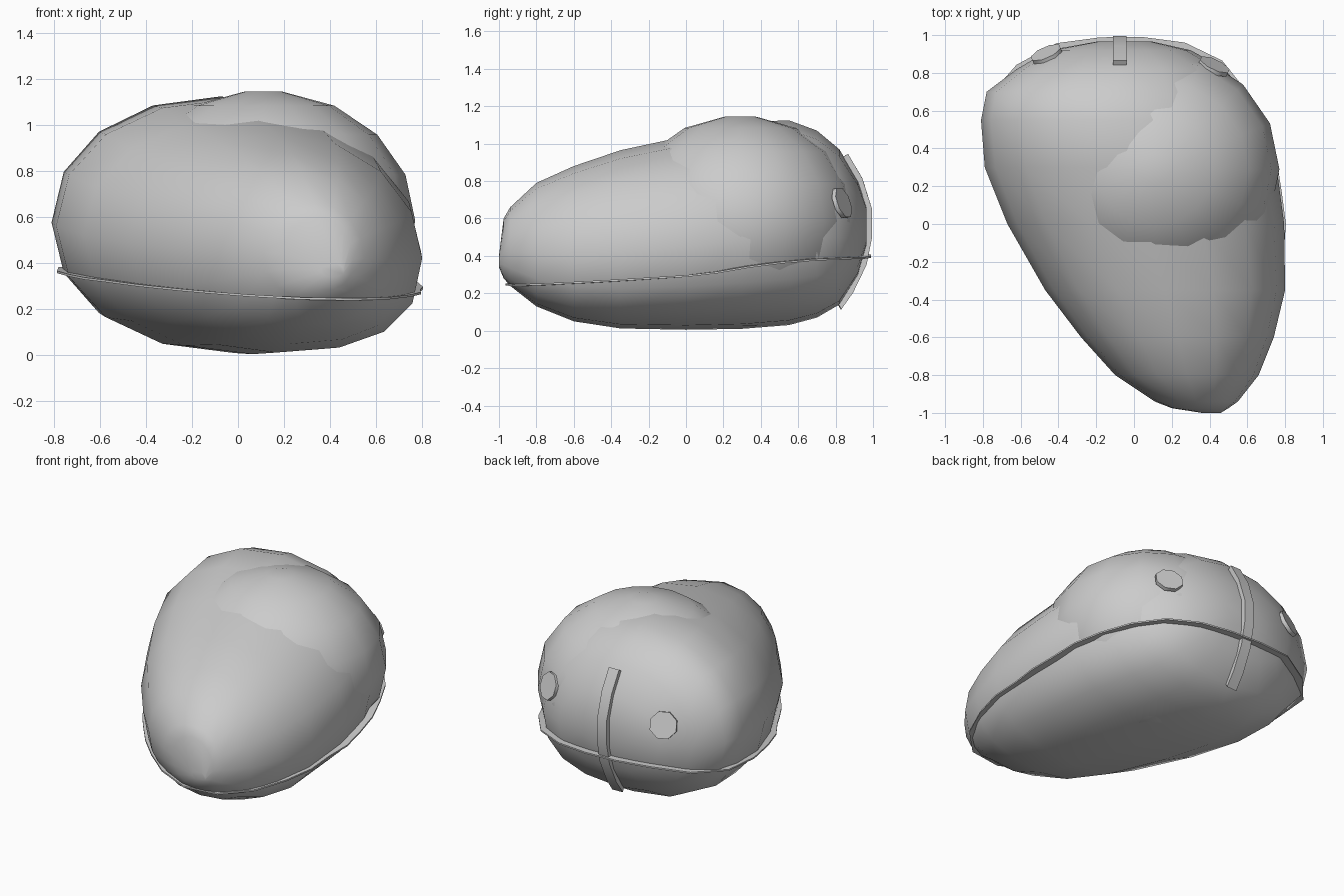
import bpy, bmesh, math
from mathutils import Vector
from mathutils.bvhtree import BVHTree

if "Cube" in bpy.data.objects:
    bpy.data.objects.remove(bpy.data.objects["Cube"])


def make(name, verts, faces):
    me = bpy.data.meshes.new(name)
    me.from_pydata([tuple(v) for v in verts], [], faces)
    bm = bmesh.new()
    bm.from_mesh(me)
    bmesh.ops.recalc_face_normals(bm, faces=bm.faces)
    bm.to_mesh(me)
    bm.free()
    ob = bpy.data.objects.new(name, me)
    bpy.context.collection.objects.link(ob)
    bpy.ops.object.select_all(action='DESELECT')
    ob.select_set(True)
    bpy.context.view_layer.objects.active = ob
    bpy.ops.object.shade_smooth_by_angle(angle=math.radians(50))
    return ob


def loft(rings, closed=False):
    n, m = len(rings[0]), len(rings)
    verts = [v for r in rings for v in r]
    faces = []
    for i in range(m if closed else m - 1):
        a, b = i * n, ((i + 1) % m) * n
        faces += [(a + j, a + (j + 1) % n, b + (j + 1) % n, b + j) for j in range(n)]
    if not closed:
        faces += [tuple(range(n)), tuple(range((m - 1) * n, m * n))]
    return verts, faces


# Main body: rounded sections along y (y, left, right, bottom, top)
SECTIONS = [
    (-1.0, .36, .46, .34, .40), (-.975, .20, .50, .28, .60), (-.94, .11, .55, .24, .66),
    (-.80, -.10, .66, .13, .79), (-.60, -.28, .74, .05, .88),
    (-.35, -.47, .80, .012, .965), (0, -.67, .795, .005, 1.04),
    (.30, -.79, .755, .01, 1.115), (.55, -.81, .66, .03, 1.125),
    (.70, -.78, .58, .07, 1.07), (.82, -.62, .48, .14, .97),
    (.92, -.45, .30, .30, .80), (.965, -.20, .10, .46, .66)]


def power(v, e):
    return math.copysign(abs(v) ** e, v)


rings = []
for y, xl, xr, zb, zt in SECTIONS:
    ring = []
    for k in range(16):
        c, s = math.cos(k * math.tau / 16), math.sin(k * math.tau / 16)
        e = .87 if c > 0 and s < 0 else .95   # lower right is a little fuller
        x = (xl + xr) / 2 + (xr - xl) / 2 * power(c, e)
        z = (zb + zt) / 2 + (zt - zb) / 2 * power(s, e)
        # Slight roll: the right side is widest lower down
        ring.append(Vector((x, y, z - .07 * (zt - zb) * c * abs(c) * (c > 0))))
    rings.append(ring)
bverts, bfaces = loft(rings)
body = make("body_shell", bverts, bfaces)
tree = BVHTree.FromPolygons(bverts, bfaces)

# Raised shell over the rear top, meeting the body along an irregular edge
crown = []
for i in range(9):
    p = math.pi * (.04 + .92 * i / 8)
    crown.append([Vector((.11 + .66 * math.sin(p) * math.cos(k * math.tau / 16),
                          .29 + .635 * math.sin(p) * math.sin(k * math.tau / 16),
                          .585 + .565 * math.cos(p))) for k in range(16)])
make("crown_shell", *loft(crown))


# Thin flange following the seam between upper and lower shell
def seam_z(x, y):
    return .315 + .064 * y - .03 * x + .04 * max(0, 1 - ((y - .6) / .5) ** 2) * (x > -.5)


flange = []
for k in range(28):
    d = Vector((math.cos(k * math.tau / 28), math.sin(k * math.tau / 28), 0))
    c = Vector((.05, 0, .32))
    hit = tree.ray_cast(c, d)[0]
    for _ in range(3):
        # Refine the direction so the hit lies on the sloping seam
        d.z = (seam_z(hit.x, hit.y) - c.z) / (hit - c).xy.length
        hit = tree.ray_cast(c, d)[0]
    out = Vector((d.x, d.y, 0)).normalized()
    up = Vector((0, 0, .005))
    a, b = hit - out * .03, hit + out * (.045 if out.y > -.2 else .03)
    flange.append([a - up, b - up, b + up, a + up])
make("seam_flange", *loft(flange, closed=True))

# Two octagonal discs set nearly flush on the rear
for name, x, z, yaw in (("right_disc", .42, .68, .5), ("left_disc", -.46, .68, -.35)):
    hit, nor, _, _ = tree.ray_cast(Vector((x, 2, z)), Vector((0, -1, 0)))
    q = nor.to_track_quat('Z', 'Y')
    make(name, *loft([[hit + q @ Vector((.088 * math.cos((k + .5) * math.tau / 8),
                                         .088 * math.sin((k + .5) * math.tau / 8), h))
                       for k in range(8)] for h in (-.02, .004)]))

# Narrow raised strip down the rear centre
strip = []
for z in (.93, .8, .65, .5, .36, .22, .14):
    row = []
    for x, lift in ((-.11, -.03), (-.04, -.03), (-.04, .012), (-.11, .004)):
        hit, nor, _, _ = tree.ray_cast(Vector((x, 2, z)), Vector((0, -1, 0)))
        row.append(hit + nor * lift)
    strip.append(row)
make("rear_strip", *loft(strip))
